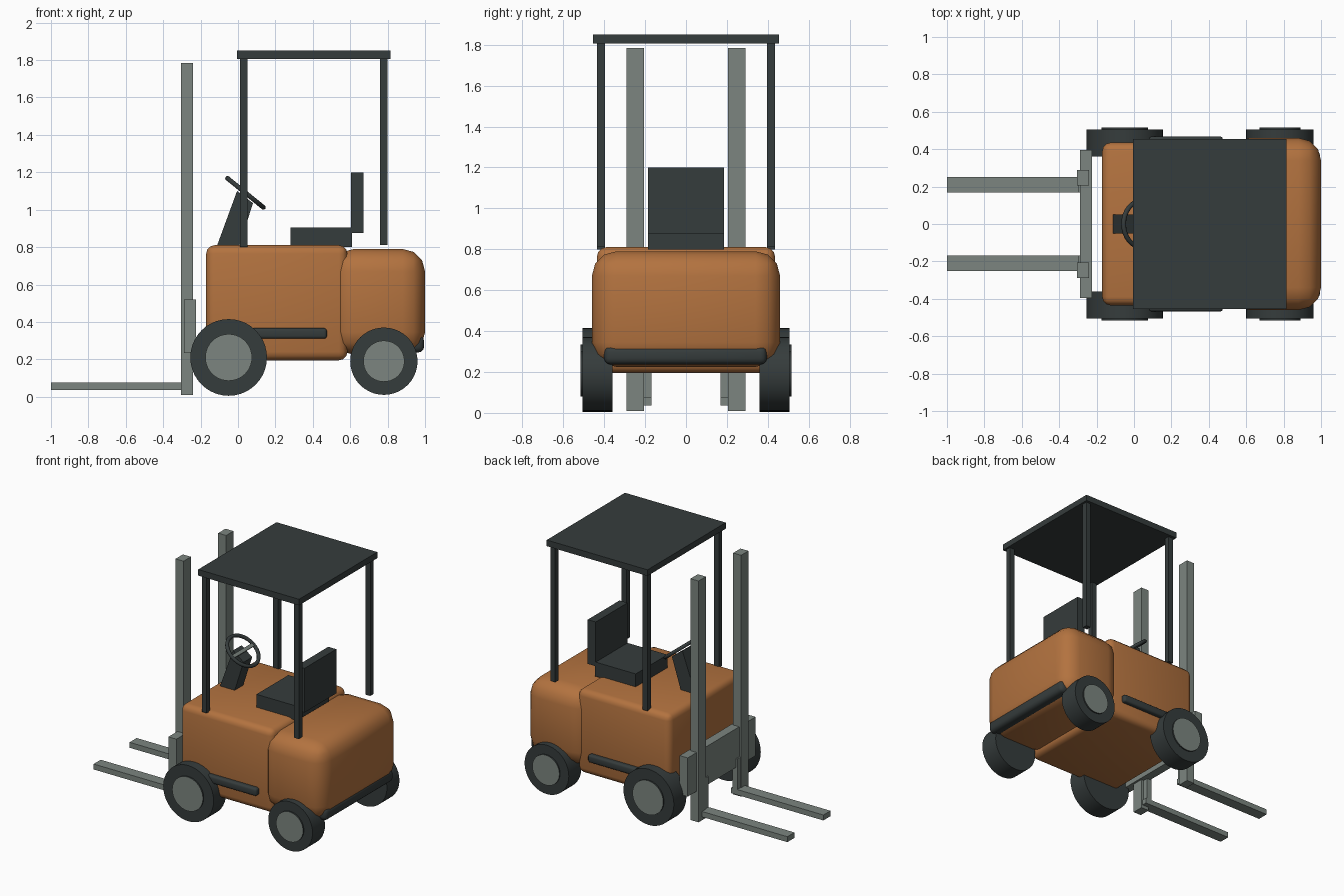
import bpy, bmesh, math
from mathutils import Vector

old = bpy.data.objects.get("Cube")
if old:
    bpy.data.objects.remove(old)


def material(name, rgb):
    m = bpy.data.materials.new(name)
    m.use_nodes = True
    m.diffuse_color = (*rgb, 1)
    m.node_tree.nodes["Principled BSDF"].inputs["Base Color"].default_value = (*rgb, 1)
    return m


ORANGE = material("orange_paint", (0.45, 0.17, 0.05))
DARK = material("dark_rubber", (0.036, 0.045, 0.045))
GREY = material("grey_steel", (0.2, 0.235, 0.215))


def finish(name, bm, mats, smooth=False):
    bmesh.ops.recalc_face_normals(bm, faces=bm.faces)
    mesh = bpy.data.meshes.new(name)
    bm.to_mesh(mesh)
    bm.free()
    ob = bpy.data.objects.new(name, mesh)
    bpy.context.collection.objects.link(ob)
    for m in mats:
        mesh.materials.append(m)
    if smooth:
        bpy.ops.object.select_all(action="DESELECT")
        ob.select_set(True)
        bpy.context.view_layer.objects.active = ob
        bpy.ops.object.shade_smooth_by_angle(angle=math.radians(35))
    return ob


def box(name, x, y, z, mat, bevel=0, segments=3):
    """Box from (min, max) ranges, optionally with rounded edges."""
    bm = bmesh.new()
    bmesh.ops.create_cube(bm, size=1)
    for v in bm.verts:
        v.co = Vector([r[0] if c < 0 else r[1] for c, r in zip(v.co, (x, y, z))])
    if bevel:
        bmesh.ops.bevel(bm, geom=bm.edges[:], offset=bevel, segments=segments,
                        profile=0.5, affect="EDGES", clamp_overlap=True)
    return finish(name, bm, [mat], bevel > 0)


def sided(side, a, b):
    return (a, b) if side > 0 else (-b, -a)


def wheel(name, x, z, radius, hub, side):
    """Tyre turned about the y axis with a raised hub cap."""
    profile = [(radius, 0.36), (radius, 0.505), (hub, 0.505), (hub, 0.515)]
    n = 40
    bm = bmesh.new()
    rings = [[bm.verts.new((x + r * math.cos(math.tau * i / n), side * y,
                            z + r * math.sin(math.tau * i / n))) for i in range(n)]
             for r, y in profile]
    for a, b in zip(rings, rings[1:]):
        for i in range(n):
            j = (i + 1) % n
            bm.faces.new((a[i], a[j], b[j], b[i]))
    bm.faces.new(rings[0])
    bm.faces.new(rings[-1]).material_index = 1
    return finish(name, bm, [DARK, GREY], True)


# Chassis and counterweight
box("body", (-0.17, 0.585), (-0.435, 0.435), (0.195, 0.81), ORANGE, 0.045)
box("counterweight", (0.5, 1.0), (-0.46, 0.46), (0.225, 0.79), ORANGE, 0.12)
box("rear_bumper", (0.9, 0.995), (-0.4, 0.395), (0.237, 0.327), DARK, 0.03)

# Seat
box("seat_cushion", (0.28, 0.61), (-0.185, 0.185), (0.8, 0.905), DARK)
box("seat_back", (0.605, 0.67), (-0.185, 0.185), (0.875, 1.2), DARK)

# Overhead guard
box("roof", (-0.005, 0.815), (-0.455, 0.455), (1.805, 1.85), DARK)

# Parts repeated on both sides
for side, label in ((1, "back"), (-1, "front")):
    wheel("drive_wheel_" + label, -0.05, 0.21, 0.205, 0.125, side)
    wheel("steer_wheel_" + label, 0.78, 0.19, 0.18, 0.11, side)
    outer = sided(side, 0.395, 0.435)
    box("guard_post_fore_" + label, (0.01, 0.05), outer, (0.8, 1.81), DARK)
    box("guard_post_aft_" + label, (0.76, 0.8), outer, (0.81, 1.81), DARK)
    box("side_step_" + label, (-0.05, 0.475), sided(side, 0.41, 0.468),
        (0.31, 0.367), DARK, 0.015)
    box("mast_rail_" + label, (-0.305, -0.24), sided(side, 0.205, 0.29), (0.01, 1.785), GREY)
    tine = sided(side, 0.168, 0.25)
    box("fork_" + label, (-1.0, -0.25), tine, (0.035, 0.075), GREY)
    box("fork_shank_" + label, (-0.3, -0.26), tine, (0.04, 0.3), GREY)

box("carriage_plate", (-0.29, -0.225), (-0.395, 0.395), (0.235, 0.52), GREY)

# Steering column, a slanted prism
bm = bmesh.new()
outline = [(-0.115, 0.8), (0.005, 0.8), (0.08, 1.035), (-0.005, 1.1)]
face = bm.faces.new([bm.verts.new((x, -0.05, z)) for x, z in outline])
ext = bmesh.ops.extrude_face_region(bm, geom=[face])
bmesh.ops.translate(bm, vec=(0, 0.1, 0),
                    verts=[g for g in ext["geom"] if isinstance(g, bmesh.types.BMVert)])
finish("steering_column", bm, [DARK])

# Steering wheel rim and spoke
tilt = (0, math.radians(39), 0)
bpy.ops.mesh.primitive_torus_add(major_radius=0.123, minor_radius=0.013, major_segments=32,
                                 minor_segments=10, location=(0.04, 0, 1.09), rotation=tilt)
rim = bpy.context.object
rim.name = "steering_rim"
rim.data.materials.append(DARK)
bpy.ops.object.shade_smooth_by_angle(angle=math.radians(40))
spoke = box("steering_spoke", (-0.012, 0.012), (-0.12, 0.12), (-0.008, 0.008), GREY)
spoke.location = (0.04, 0, 1.09)
spoke.rotation_euler = tilt
